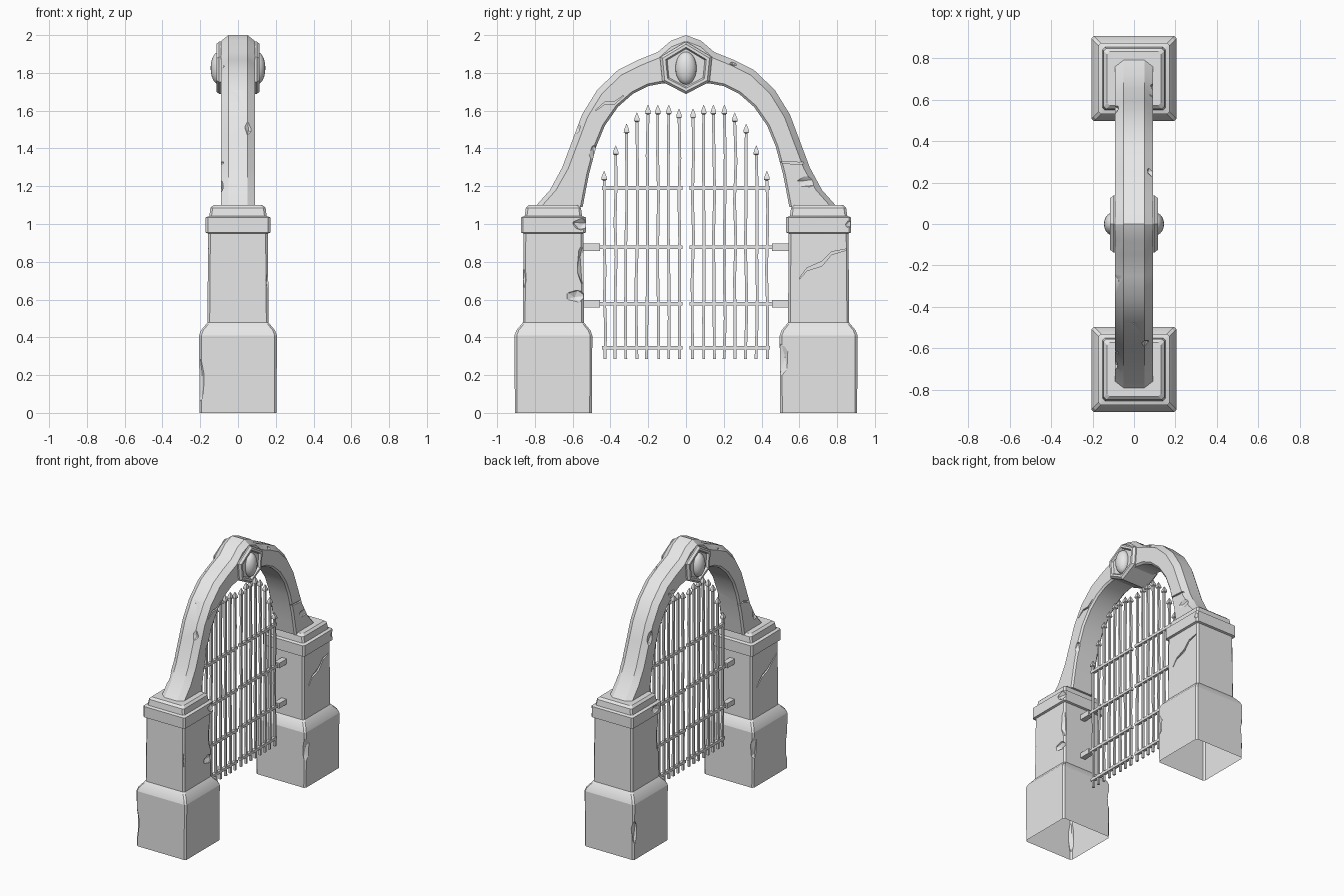
import bpy, bmesh, math, random
from mathutils import Vector, Euler

random.seed(4)
if "Cube" in bpy.data.objects:
    bpy.data.objects.remove(bpy.data.objects["Cube"])

stone = bpy.data.materials.new("pale_grey")
stone.use_nodes = True
stone.diffuse_color = (0.8, 0.8, 0.8, 1)
stone.node_tree.nodes["Principled BSDF"].inputs["Base Color"].default_value = (0.8, 0.8, 0.8, 1)


def finish(name, bm):
    bmesh.ops.recalc_face_normals(bm, faces=bm.faces)
    mesh = bpy.data.meshes.new(name)
    bm.to_mesh(mesh)
    bm.free()
    mesh.materials.append(stone)
    obj = bpy.data.objects.new(name, mesh)
    bpy.context.collection.objects.link(obj)
    return obj


def add_loft(bm, rings):
    """Skin a list of equal rings of points and close both ends."""
    loops = [[bm.verts.new(p) for p in ring] for ring in rings]
    n = len(loops[0])
    for a, b in zip(loops, loops[1:]):
        for i in range(n):
            bm.faces.new((a[i], a[(i + 1) % n], b[(i + 1) % n], b[i]))
    bm.faces.new(loops[0])
    bm.faces.new(loops[-1])


def add_box(bm, centre, size):
    geo = bmesh.ops.create_cube(bm, size=1)["verts"]
    for v in geo:
        v.co = Vector(centre) + Vector([c * s for c, s in zip(v.co, size)])


def add_chip(bm, centre, size):
    """A rough angular lump used to knock stone away."""
    geo = bmesh.ops.create_icosphere(bm, subdivisions=1, radius=1)["verts"]
    turn = Euler([random.uniform(-0.4, 0.4) for _ in range(3)])
    for v in geo:
        p = v.co * random.uniform(0.85, 1.15)
        p.rotate(turn)
        v.co = Vector(centre) + Vector([c * s for c, s in zip(p, size)])


def add_crack(bm, side, depth_x, path, width):
    """A tapering zigzag groove cut into the face at +x or -x."""
    last = len(path) - 1
    rings = []
    for i, (y, z) in enumerate(path):
        w = width * (1 - 0.75 * abs(2 * i / last - 1))
        rings.append([(side * x, y, z + d)
                      for x, d in ((depth_x, -w), (0.3, -w), (0.3, w), (depth_x, w))])
    add_loft(bm, rings)


def carve(obj, bm):
    cutter = finish(obj.name + "_cutter", bm)
    cutter.hide_render = True
    mod = obj.modifiers.new("damage", "BOOLEAN")
    mod.operation, mod.solver, mod.object = "DIFFERENCE", "EXACT", cutter
    mod.use_self = True
    bpy.context.view_layer.update()
    result = bpy.data.meshes.new_from_object(obj.evaluated_get(bpy.context.evaluated_depsgraph_get()))
    obj.modifiers.clear()
    obj.data = result
    bpy.data.objects.remove(cutter)


def smooth(obj, degrees):
    bpy.ops.object.select_all(action="DESELECT")
    obj.select_set(True)
    bpy.context.view_layer.objects.active = obj
    bpy.ops.object.shade_smooth_by_angle(angle=math.radians(degrees))


# Pillars: square stepped profile with chamfered corners, open underneath
PROFILE = [(0.204, 0), (0.206, 0.41), (0.196, 0.437), (0.162, 0.478), (0.158, 0.95),
           (0.172, 0.955), (0.172, 1.035), (0.152, 1.042), (0.146, 1.085), (0.13, 1.1)]


def square_ring(cy, half, z, c=0.012):
    pts = [(half, half - c), (half - c, half)]
    ring = []
    for _ in range(4):
        ring += [(x, cy + y, z) for x, y in pts]
        pts = [(-y, x) for x, y in pts]
    return ring


def pillar(name, cy, chips, cracks):
    bm = bmesh.new()
    add_loft(bm, [square_ring(cy, h, z) for h, z in PROFILE])
    obj = finish(name, bm)
    cut = bmesh.new()
    for centre, size in chips:
        add_chip(cut, centre, size)
    for side, path in cracks:
        add_crack(cut, side, 0.148, path, 0.012)
    carve(obj, cut)
    bm = bmesh.new()
    bm.from_mesh(obj.data)
    floor = [f for f in bm.faces if all(v.co.z < 0.001 for v in f.verts)]
    bmesh.ops.delete(bm, geom=floor, context="FACES")
    bm.to_mesh(obj.data)
    bm.free()
    smooth(obj, 20)


pillar("front_pillar", -0.702,
       [((0.165, -0.55, 0.79), (0.03, 0.03, 0.13)),
        ((0.165, -0.585, 0.62), (0.025, 0.06, 0.035)),
        ((0.18, -0.55, 1.0), (0.03, 0.06, 0.035)),
        ((-0.21, -0.905, 0.17), (0.035, 0.03, 0.15)),
        ((-0.21, -0.5, 0.3), (0.03, 0.04, 0.1)),
        ((0.165, -0.865, 0.72), (0.02, 0.02, 0.09))],
       [(-1, [(-0.6, 0.7), (-0.67, 0.76), (-0.73, 0.78), (-0.85, 0.87)])])
pillar("back_pillar", 0.702,
       [((0.205, 0.5, 0.28), (0.025, 0.045, 0.1)),
        ((-0.165, 0.55, 0.77), (0.03, 0.03, 0.13)),
        ((0.18, 0.87, 1.0), (0.02, 0.03, 0.03)),
        ((-0.18, 0.6, 1.0), (0.025, 0.05, 0.03)),
        ((-0.21, 0.9, 0.2), (0.025, 0.03, 0.1))],
       [(1, [(0.6, 0.71), (0.64, 0.76), (0.72, 0.79), (0.77, 0.845), (0.85, 0.865)])])

# Arch: outer and inner outline of one half, mirrored, with chamfered outer edges
OUTER = [(0.80, 1.09), (0.72, 1.18), (0.655, 1.30), (0.595, 1.46), (0.55, 1.58), (0.47, 1.71),
         (0.36, 1.815), (0.25, 1.87), (0.15, 1.91), (0.08, 1.97), (0, 2.0)]
INNER = [(0.547, 1.09), (0.53, 1.18), (0.512, 1.27), (0.475, 1.41), (0.43, 1.52), (0.36, 1.62),
         (0.28, 1.69), (0.2, 1.73), (0.12, 1.745), (0.06, 1.735), (0, 1.73)]


def arch_ring(outer, inner, sign):
    o, i = Vector(outer), Vector(inner)
    d = (i - o).normalized()
    half = 0.091
    section = [(half, o + d * 0.032), (half, i - d * 0.012), (half - 0.012, i)]
    flat = [(0.05, o)] + section
    ring = flat + [(-x, p) for x, p in reversed(flat)]
    return [(x, sign * p.x, p.y) for x, p in ring]


bm = bmesh.new()
halves = list(zip(OUTER, INNER))
add_loft(bm, [arch_ring(o, i, -1) for o, i in halves]
         + [arch_ring(o, i, 1) for o, i in reversed(halves[:-1])])
arch = finish("arch", bm)
cut = bmesh.new()
for centre, size in [((0.07, -0.585, 1.53), (0.05, 0.03, 0.06)),
                     ((-0.02, -0.49, 1.73), (0.09, 0.03, 0.04)),
                     ((0.1, -0.48, 1.37), (0.03, 0.04, 0.06)),
                     ((0.1, 0.64, 1.22), (0.025, 0.07, 0.035)),
                     ((0.095, 0.27, 1.86), (0.035, 0.06, 0.03)),
                     ((-0.095, -0.3, 1.85), (0.03, 0.07, 0.035)),
                     ((-0.1, 0.56, 1.5), (0.03, 0.04, 0.08)),
                     ((-0.1, -0.68, 1.2), (0.025, 0.04, 0.06)),
                     ((-0.1, 0.3, 1.72), (0.025, 0.05, 0.03))]:
    add_chip(cut, centre, size)
for side, path in [(1, [(0.48, 1.33), (0.55, 1.325), (0.6, 1.32), (0.68, 1.335)]),
                   (1, [(-0.48, 1.6), (-0.43, 1.64), (-0.38, 1.64), (-0.33, 1.68)]),
                   (-1, [(-0.48, 1.33), (-0.55, 1.34), (-0.6, 1.32), (-0.68, 1.335)])]:
    add_crack(cut, side, 0.078, path, 0.008)
carve(arch, cut)
smooth(arch, 25)

# Keystone: hexagonal block with a raised rim on both faces
HEX = [(0, -0.14), (0.125, -0.075), (0.138, 0.055), (0, 0.138), (-0.138, 0.055), (-0.125, -0.075)]
half_profile = [(0.1, 0.72), (0.115, 0.78), (0.115, 0.9), (0.1, 1.0)]
profile = half_profile + [(-x, s) for x, s in reversed(half_profile)]
bm = bmesh.new()
add_loft(bm, [[(x, y * s, 1.828 + z * s) for y, z in HEX] for x, s in profile])
finish("keystone", bm)

# Oval bosses on the keystone
bm = bmesh.new()
for side in (-1, 1):
    for v in bmesh.ops.create_uvsphere(bm, u_segments=20, v_segments=12, radius=1)["verts"]:
        v.co = (side * 0.1 + v.co.x * 0.045, v.co.y * 0.056, 1.825 + v.co.z * 0.087)
smooth(finish("oval_bosses", bm), 40)

# Gate leaves: slightly bent spear bars, rails and hinge blocks
TIPS = [1.61, 1.63, 1.63, 1.63, 1.59, 1.53, 1.415, 1.28]
for name, sign in (("front", -1), ("back", 1)):
    bm = bmesh.new()
    for k, tip in enumerate(TIPS):
        y0 = sign * (0.036 + k * 0.0562)
        levels = [(0.285 + (tip - 0.335) * t / 6, 0.0075) for t in range(7)]
        levels += [(tip - 0.045, 0.015), (tip - 0.03, 0.013), (tip, 0.001)]
        rings = []
        bend = 0
        for z, r in levels:
            if r == 0.0075:
                bend = random.uniform(-0.004, 0.004)
            rings.append([(a * r, y0 + bend + b * r, z)
                          for a, b in ((1, 1), (-1, 1), (-1, -1), (1, -1))])
        add_loft(bm, rings)
    finish(name + "_gate_bars", bm)

    bm = bmesh.new()
    for z, end in ((0.345, 0.445), (0.578, 0.47), (0.877, 0.47), (1.19, 0.445)):
        add_box(bm, (0, sign * (end + 0.018) / 2, z), (0.022, end - 0.018, 0.02))
    finish(name + "_gate_rails", bm)

    bm = bmesh.new()
    for z in (0.578, 0.877):
        add_box(bm, (0, sign * 0.508, z), (0.04, 0.104, 0.038))
    finish(name + "_gate_hinges", bm)
